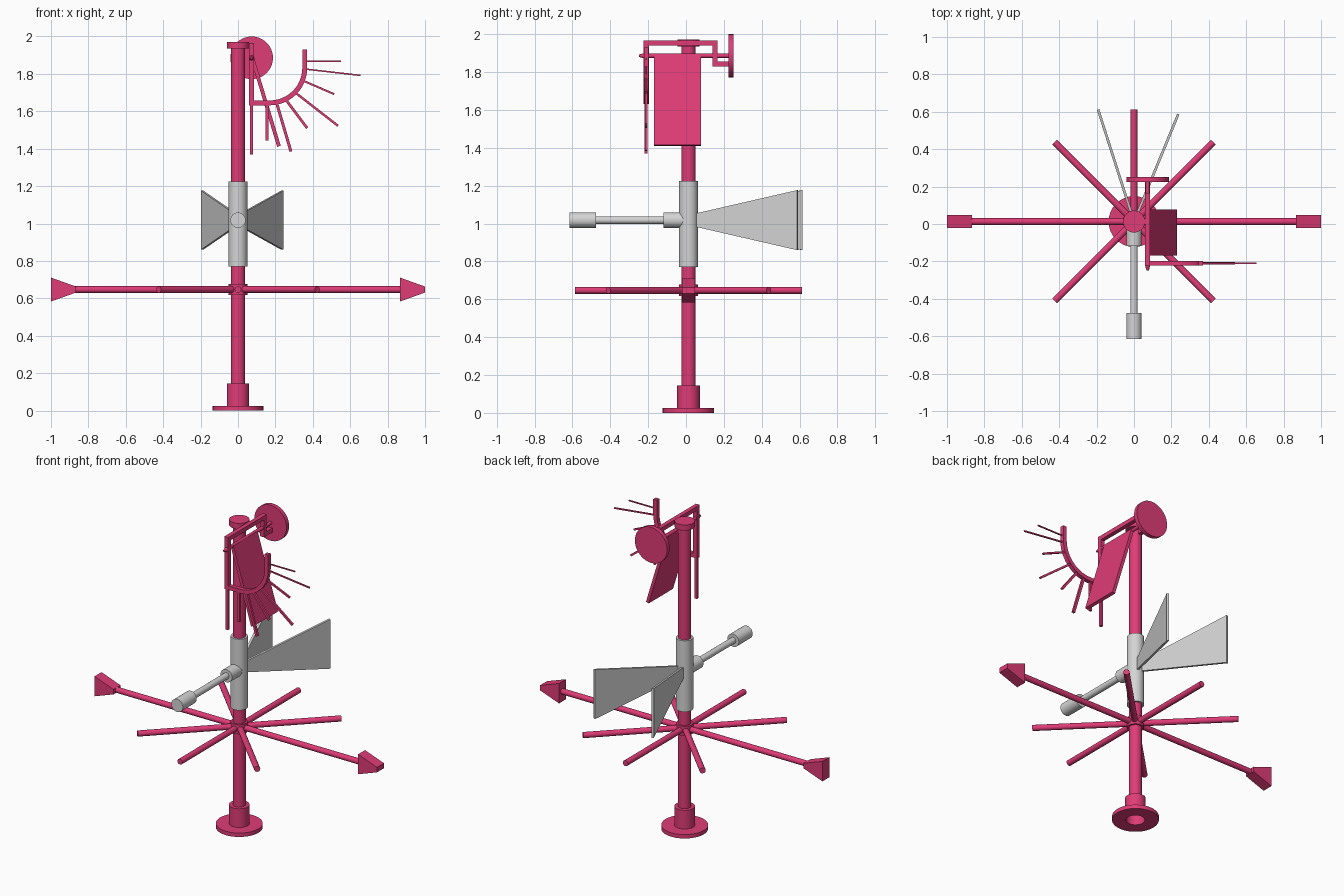
import bpy, bmesh, math
from mathutils import Vector

if "Cube" in bpy.data.objects:
    bpy.data.objects.remove(bpy.data.objects["Cube"])

C = 0.013          # y of the mast axis


def material(name, rgb):
    m = bpy.data.materials.new(name)
    m.diffuse_color = (*rgb, 1)
    m.use_nodes = True
    m.node_tree.nodes["Principled BSDF"].inputs["Base Color"].default_value = m.diffuse_color
    return m


PINK = material("raspberry pink", (0.74, 0.045, 0.18))
GREY = material("light grey", (0.66, 0.66, 0.66))


def finish(name, bm, mat, smooth=False):
    bmesh.ops.recalc_face_normals(bm, faces=bm.faces)
    me = bpy.data.meshes.new(name)
    bm.to_mesh(me)
    bm.free()
    me.materials.append(mat)
    ob = bpy.data.objects.new(name, me)
    bpy.context.collection.objects.link(ob)
    if smooth:
        bpy.ops.object.select_all(action='DESELECT')
        ob.select_set(True)
        bpy.context.view_layer.objects.active = ob
        bpy.ops.object.shade_smooth_by_angle(angle=math.radians(35))
    return ob


def rod(name, a, b, r, mat=PINK, r2=None, sides=24):
    """Cylinder or cone from point a to point b."""
    a, b = Vector(a), Vector(b)
    d = b - a
    bm = bmesh.new()
    bmesh.ops.create_cone(bm, cap_ends=True, segments=sides, radius1=r,
                          radius2=r if r2 is None else r2, depth=d.length)
    rot = Vector((0, 0, 1)).rotation_difference(d.normalized()).to_matrix()
    bmesh.ops.rotate(bm, verts=bm.verts, matrix=rot)
    bmesh.ops.translate(bm, verts=bm.verts, vec=(a + b) / 2)
    return finish(name, bm, mat, True)


def lathe(name, profile, mat=PINK, sides=32):
    """Closed ring-shaped profile of (radius, z) turned about the mast."""
    bm = bmesh.new()
    rings = [[bm.verts.new((r * math.cos(t), C + r * math.sin(t), z)) for r, z in profile]
             for t in (2 * math.pi * i / sides for i in range(sides))]
    n = len(profile)
    for i in range(sides):
        p, q = rings[i], rings[(i + 1) % sides]
        for j in range(n):
            k = (j + 1) % n
            bm.faces.new((p[j], q[j], q[k], p[k]))
    return finish(name, bm, mat, True)


def prism(name, pts, offset, mat=PINK):
    """Flat outline thickened evenly along an offset vector."""
    o = Vector(offset) / 2
    bm = bmesh.new()
    lo = [bm.verts.new(Vector(p) - o) for p in pts]
    hi = [bm.verts.new(Vector(p) + o) for p in pts]
    bm.faces.new(lo)
    bm.faces.new(hi)
    for i in range(len(pts)):
        j = (i + 1) % len(pts)
        bm.faces.new((lo[i], lo[j], hi[j], hi[i]))
    return finish(name, bm, mat)


def square_bar(name, path, w, side):
    """Square section swept with mitred corners along a planar path."""
    side = Vector(side)
    P = [Vector(p) for p in path]
    bm = bmesh.new()
    rings = []
    for i, p in enumerate(P):
        d0 = (p - P[max(i - 1, 0)]).normalized()
        d1 = (P[min(i + 1, len(P) - 1)] - p).normalized()
        t = (d0 + d1).normalized()
        n = side.cross(t).normalized()
        m = 1 / max(t.dot(d1 if d1.length else d0), 0.3)
        rings.append([bm.verts.new(p + side * (s * w / 2) + n * (q * w / 2 * m))
                      for s, q in ((-1, -1), (1, -1), (1, 1), (-1, 1))])
    for a, b in zip(rings, rings[1:]):
        for j in range(4):
            k = (j + 1) % 4
            bm.faces.new((a[j], a[k], b[k], b[j]))
    bm.faces.new(rings[0])
    bm.faces.new(rings[-1])
    return finish(name, bm, PINK)


# Base flange and collar, hollow underneath
lathe("base_flange", [(0.055, 0), (0.136, 0), (0.136, 0.025), (0.06, 0.025),
                      (0.06, 0.145), (0.03, 0.145), (0.03, 0.13), (0.055, 0.13)])

# Mast with cap
rod("mast", (0, C, 0.12), (0, C, 1.95), 0.038)
rod("mast_cap", (0, C, 1.935), (0, C, 1.971), 0.059, sides=32)

# Direction cross: hub, eight arms, arrow head and tail
ZA = 0.647
rod("cross_hub", (0, C, 0.617), (0, C, 0.678), 0.05)
for i in range(8):
    t = math.pi * i / 4
    length = 0.875 if i in (0, 4) else 0.6
    rod("cross_arm", (0, C, ZA),
        (length * math.cos(t), C + length * math.sin(t), ZA), 0.018, sides=16)
for name, x0, x1 in (("arrow_head", 0.866, 1.0), ("arrow_tail", -1.0, -0.866)):
    prism(name, [(x0, C, ZA - 0.064), (x1, C, ZA - 0.016),
                 (x1, C, ZA + 0.016), (x0, C, ZA + 0.064)], (0, 0.07, 0))

# Wind vane: sleeve, counterweight and two spread fins
ZV = 1.018
rod("vane_sleeve", (0, C, 0.77), (0, C, 1.225), 0.05, GREY)
rod("vane_hub", (0, C, ZV), (0, -0.118, ZV), 0.041, GREY)
rod("vane_shaft", (0, -0.11, ZV), (0, -0.49, ZV), 0.02, GREY)
rod("counterweight", (0, -0.476, ZV), (0, -0.616, ZV), 0.041, GREY)
for tip in ((-0.192, 0.612), (0.237, 0.588)):
    d = Vector((tip[0], tip[1] - C, 0))
    n = Vector((-d.y, d.x, 0)).normalized() * 0.014
    p = Vector((0, C, ZV)) + d * 0.06
    q = Vector((0, C, ZV)) + d
    up = Vector((0, 0, 1))
    prism("vane_fin", [p - up * 0.034, q - up * 0.158, q + up * 0.158, p + up * 0.034], n, GREY)

# Wind pressure gauge frame: rear crank, top bar and front upright
X, YF = 0.073, -0.21
square_bar("gauge_frame", [(X, 0.24, 1.843), (X, 0.153, 1.843), (X, 0.153, 1.953),
                           (X, YF, 1.953), (X, YF, 1.632)], 0.027, (1, 0, 0))

# Curved scale: flat foot, quarter arc, short upright
R, CX, CZ = 0.187, 0.17, 1.832
arc = [(CX + R * math.sin(a), YF, CZ - R * math.cos(a))
       for a in (math.pi / 2 * i / 12 for i in range(13))]
square_bar("scale_arc", [(X, YF, CZ - R)] + arc + [(CX + R, YF, 1.93)], 0.026, (0, 1, 0))

# Scale pointers, alternately long and short
pointers = [(0.073, 1.645, 0.073, 1.37), (0.155, 1.645, 0.155, 1.443),
            (0.205, 1.65, 0.283, 1.385), (0.25, 1.67, 0.37, 1.51),
            (0.3, 1.705, 0.535, 1.522), (0.345, 1.765, 0.514, 1.692),
            (0.357, 1.826, 0.655, 1.792), (0.357, 1.868, 0.552, 1.868)]
for x0, z0, x1, z1 in pointers:
    steep = abs(z1 - z0) / math.hypot(x1 - x0, z1 - z0)
    w = 0.007 + 0.009 * steep
    square_bar("scale_pointer", [(x0, YF, z0), (x1, YF, z1)], w, (0, 1, 0))

# Hinge rod, balance disc and swinging plate
ZH = 1.886
rod("hinge_rod", (X, -0.225, ZH), (X, 0.235, ZH), 0.011, sides=16)
rod("hinge_tip", (X, -0.222, ZH), (X, -0.248, ZH), 0.014, r2=0.006, sides=16)
rod("balance_disc", (X, 0.224, ZH), (X, 0.25, ZH), 0.114, sides=40)
top, low = Vector((X + 0.002, 0, ZH + 0.003)), Vector((0.219, 0, 1.413))
d = (low - top).normalized()
n = Vector((-d.z, 0, d.x)) * 0.02
y0, y1 = Vector((0, -0.168, 0)), Vector((0, 0.078, 0))
prism("swing_plate", [top + y0, top + y1, low + y1, low + y0], n)
